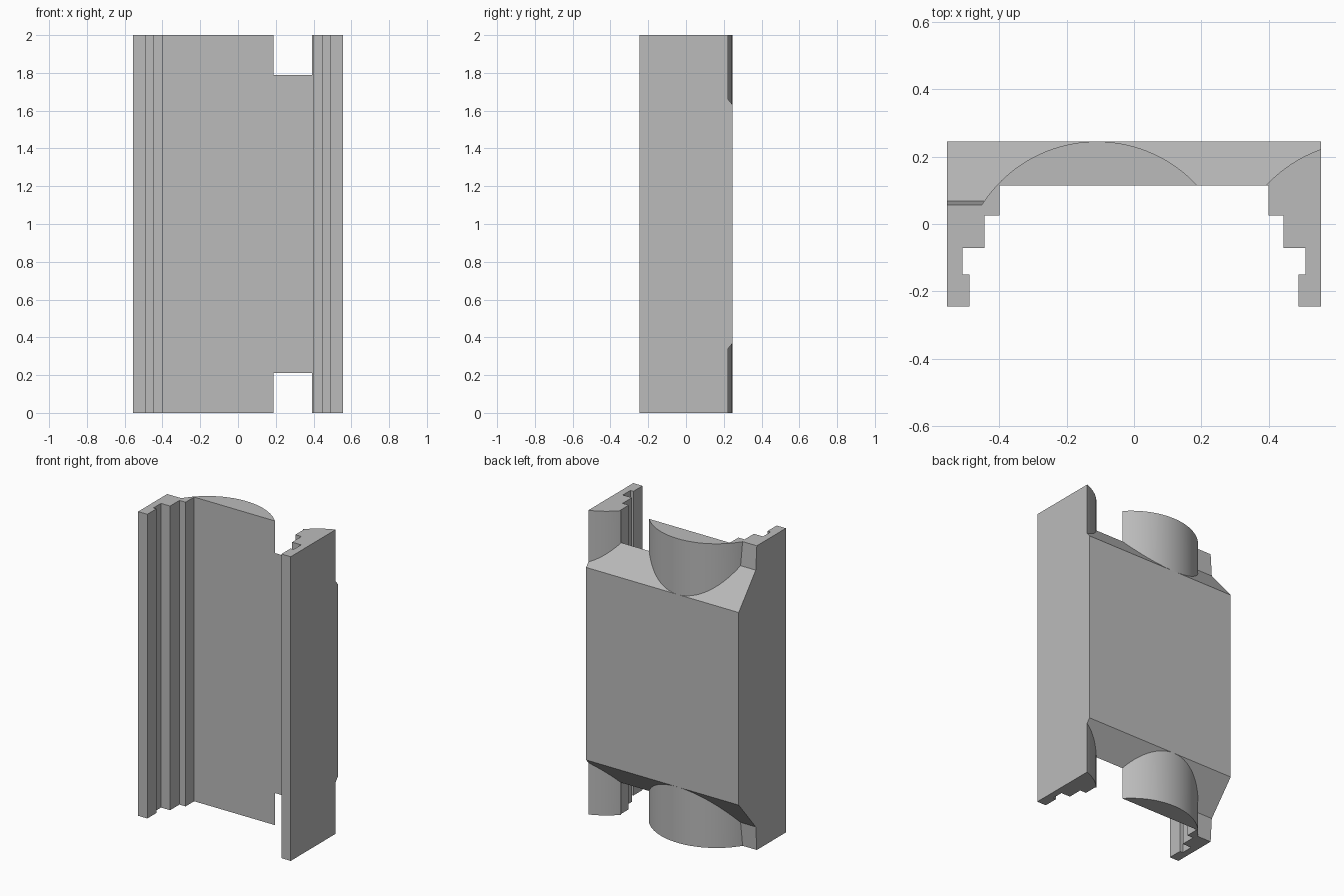
import bpy, bmesh, math

if "Cube" in bpy.data.objects:
    bpy.data.objects.remove(bpy.data.objects["Cube"], do_unlink=True)

grey = bpy.data.materials.new("plain grey")
grey.use_nodes = True
colour = (0.5, 0.5, 0.5, 1)
grey.diffuse_color = colour
grey.node_tree.nodes["Principled BSDF"].inputs["Base Color"].default_value = colour

SIDE, BACK, PANEL, HEIGHT = 0.555, 0.245, 0.114, 2.0
RADIUS = 0.405


def prism(name, outline, place, start, end):
    """Extrude a 2D outline between two positions along the remaining axis."""
    bm = bmesh.new()
    base = bm.faces.new([bm.verts.new(place(a, b, start)) for a, b in outline])
    extruded = bmesh.ops.extrude_face_region(bm, geom=[base])["geom"]
    for v in extruded:
        if isinstance(v, bmesh.types.BMVert):
            v.co = place(*[(v.co.x, v.co.y), (v.co.y, v.co.z)][place is along_x], end)
    bmesh.ops.recalc_face_normals(bm, faces=bm.faces)
    mesh = bpy.data.meshes.new(name)
    bm.to_mesh(mesh)
    bm.free()
    mesh.materials.append(grey)
    obj = bpy.data.objects.new(name, mesh)
    bpy.context.collection.objects.link(obj)
    return obj


def along_z(x, y, t):
    return (x, y, t)


def along_x(y, z, t):
    return (t, y, z)


def arc(centre, x_from, x_to, steps):
    """Points on a rounded back whose crest touches the back plane."""
    a, b = (math.acos((x - centre) / RADIUS) for x in (x_from, x_to))
    angles = [a + (b - a) * i / steps for i in range(steps + 1)]
    return [(centre + RADIUS * math.cos(t), BACK - RADIUS + RADIUS * math.sin(t)) for t in angles]


def both_ends(half):
    """Repeat a lower edge outline at the upper end."""
    return half + [(y, HEIGHT - z) for y, z in reversed(half)]


# Stepped jamb, from the outer front corner inwards
jamb = [(SIDE, -BACK), (0.488, -BACK), (0.488, -0.15), (0.51, -0.15), (0.51, -0.072),
        (0.444, -0.072), (0.444, 0.025), (0.399, 0.025), (0.399, PANEL)]

# Right jamb with the wide rounded panel
frame = prism("stepped_frame", [(-x, y) for x, y in jamb] + arc(-0.11, 0.188, -0.452, 48)
              + [(-SIDE, 0.057)], along_z, 0, HEIGHT)

# Left jamb with its partial rounded back
left_jamb = prism("left_jamb", jamb + arc(0.69, 0.392, SIDE, 12), along_z, 0, HEIGHT)

# Back slab with sloped ends
slab = prism("back_slab", both_ends([(PANEL, 0.211), (BACK, 0.367)]), along_x, -0.42, SIDE)

# Edge of the slab that runs out onto the right jamb
slab_edge = prism("slab_edge", both_ends([(0.057, 0), (0.068, 0.156), (BACK, 0.367)]),
                  along_x, -SIDE, -0.401)

# Join the parts into one clean solid
bpy.context.view_layer.objects.active = frame
for part in (left_jamb, slab, slab_edge):
    union = frame.modifiers.new("union", "BOOLEAN")
    union.operation = "UNION"
    union.solver = "EXACT"
    union.object = part
    bpy.ops.object.modifier_apply(modifier=union.name)
    bpy.data.objects.remove(part, do_unlink=True)

bpy.ops.object.select_all(action="DESELECT")
frame.select_set(True)
bpy.ops.object.shade_smooth_by_angle(angle=math.radians(25))
